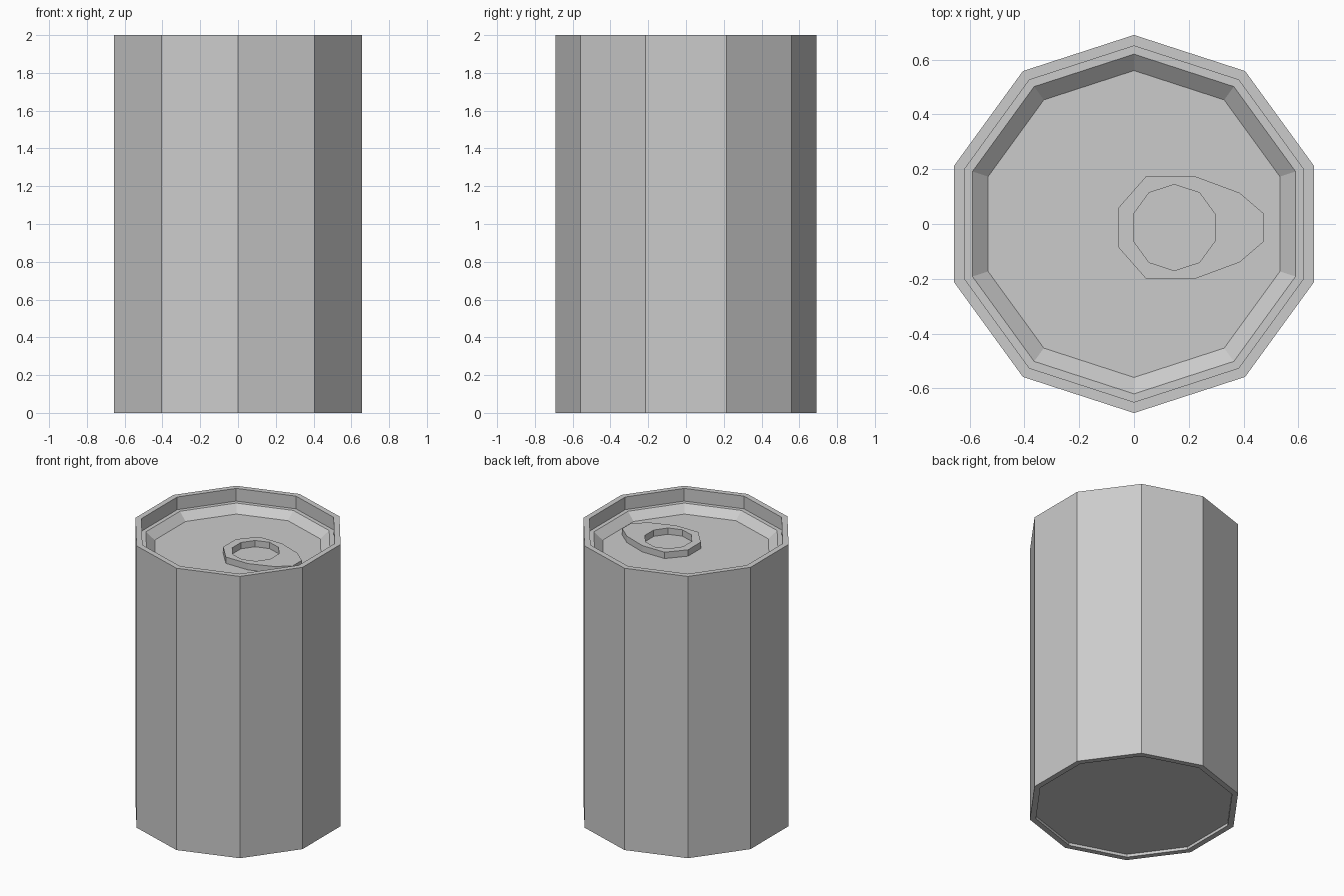
import bpy
import bmesh
from math import sin, cos, pi

old = bpy.data.objects.get("Cube")
if old:
    bpy.data.objects.remove(old, do_unlink=True)

SIDES = 10

metal = bpy.data.materials.new("grey metal")
metal.use_nodes = True
grey = (0.6, 0.6, 0.6, 1)
metal.diffuse_color = grey
metal.node_tree.nodes["Principled BSDF"].inputs["Base Color"].default_value = grey


def decagon(radius, cx=0.0, cy=0.0):
    """Ten points around a centre, starting at the back corner, clockwise."""
    return [(cx + radius * sin(2 * pi * i / SIDES),
             cy + radius * cos(2 * pi * i / SIDES)) for i in range(SIDES)]


def loft(name, rings, closed):
    """Join rings of (points, height); cap the ends or close the loop."""
    bm = bmesh.new()
    loops = [[bm.verts.new((x, y, z)) for x, y in pts] for pts, z in rings]
    pairs = list(zip(loops, loops[1:]))
    if closed:
        pairs.append((loops[-1], loops[0]))
    else:
        bm.faces.new(loops[0])
        bm.faces.new(loops[-1])
    for a, b in pairs:
        for i in range(SIDES):
            j = (i + 1) % SIDES
            bm.faces.new((a[i], a[j], b[j], b[i]))
    bmesh.ops.recalc_face_normals(bm, faces=bm.faces)
    mesh = bpy.data.meshes.new(name)
    bm.to_mesh(mesh)
    bm.free()
    mesh.materials.append(metal)
    obj = bpy.data.objects.new(name, mesh)
    bpy.context.collection.objects.link(obj)
    return obj


# Can body: recessed base, outer wall, rim and sunken lid
profile = [(0.65, 0.02), (0.65, 0), (0.69, 0), (0.69, 2), (0.65, 2),
           (0.65, 1.91), (0.62, 1.91), (0.56, 1.86)]
loft("can_body", [(decagon(r), z) for r, z in profile], closed=False)

# Pull tab: pointed outline with a ten-sided finger hole
tab_y = -0.013
half = [(0.22, 0.188), (0.385, 0.127), (0.475, 0.05)]
rear = [(-0.057, 0.072), (0.045, 0.188)]
outline = (half + [(x, -y) for x, y in reversed(half)]
           + [(x, -y) for x, y in reversed(rear)] + rear)
outline = [(x, y + tab_y) for x, y in outline]
hole = decagon(0.157, 0.147, tab_y)
low, high = 1.858, 1.905
loft("pull_tab", [(outline, low), (outline, high), (hole, high), (hole, low)],
     closed=True)
